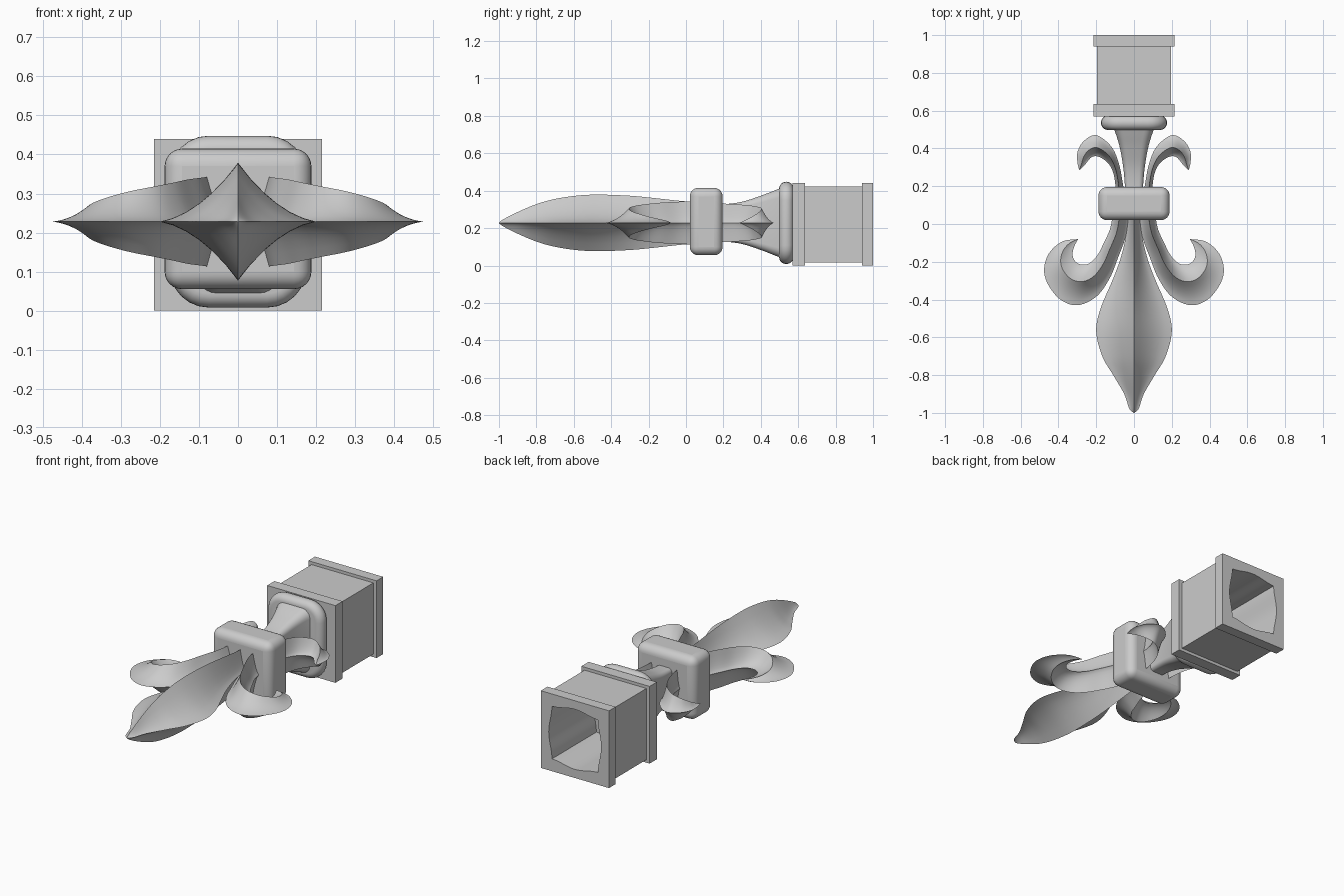
import bpy, bmesh
from math import sin, cos, pi
from mathutils import Vector

if "Cube" in bpy.data.objects:
    bpy.data.objects.remove(bpy.data.objects["Cube"])

ZC = 0.228  # centre height of the ornament


def loft(name, rings, angle=0.5):
    """Skin a list of equal-length vertex rings, cap both ends."""
    bm = bmesh.new()
    vs = [[bm.verts.new(p) for p in r] for r in rings]
    n = len(rings[0])
    for a, b in zip(vs, vs[1:]):
        for i in range(n):
            j = (i + 1) % n
            bm.faces.new((a[i], a[j], b[j], b[i]))
    bm.faces.new(vs[0])
    bm.faces.new(vs[-1])
    bmesh.ops.remove_doubles(bm, verts=bm.verts, dist=1e-5)
    bmesh.ops.recalc_face_normals(bm, faces=bm.faces)
    me = bpy.data.meshes.new(name)
    bm.to_mesh(me)
    bm.free()
    ob = bpy.data.objects.new(name, me)
    bpy.context.collection.objects.link(ob)
    smooth(ob, angle)
    return ob


def smooth(ob, angle=0.5):
    bpy.ops.object.select_all(action='DESELECT')
    ob.select_set(True)
    bpy.context.view_layer.objects.active = ob
    bpy.ops.object.shade_smooth_by_angle(angle=angle)


def spline(rows, steps=6):
    """Catmull-Rom interpolation through rows of numbers."""
    pts = [Vector(r) for r in rows]
    out = []
    for i in range(len(pts) - 1):
        p0, p1, p2 = pts[max(i - 1, 0)], pts[i], pts[i + 1]
        p3 = pts[min(i + 2, len(pts) - 1)]
        for s in range(steps):
            t = s / steps
            out.append(0.5 * (2 * p1 + (p2 - p0) * t + (2 * p0 - 5 * p1 + 4 * p2 - p3) * t * t
                              + (3 * p1 - p0 - 3 * p2 + p3) * t ** 3))
    return out + [pts[-1]]


def star(outer, inner, ridge, h, n=6):
    """Concave diamond section between two edge points with a ridge above and below."""
    def side(a, b, sign, rising):
        pts = []
        for k in range(n):
            t = k / n
            u = t if rising else 1 - t
            z = h * (u - 0.75 * u * (1 - u))
            p = a.lerp(b, t)
            pts.append((p.x, p.y, ZC + sign * z))
        return pts
    return (side(outer, ridge, 1, True) + side(ridge, inner, 1, False)
            + side(inner, ridge, -1, True) + side(ridge, outer, -1, False))


def round_rect(y, hx, hz, r, zc=ZC, n=6):
    pts = []
    for q, (sx, sz) in enumerate(((1, 1), (-1, 1), (-1, -1), (1, -1))):
        for k in range(n + 1):
            a = (q + k / n) * pi / 2
            pts.append((sx * (hx - r) + r * cos(a), y, zc + sz * (hz - r) + r * sin(a)))
    return pts


# Central spear: y, half width, half height
spear = spline([(-1, 0.002, 0.002), (-0.975, 0.026, 0.02), (-0.9, 0.052, 0.058), (-0.8, 0.11, 0.10),
                (-0.7, 0.168, 0.128), (-0.57, 0.2, 0.147), (-0.45, 0.178, 0.151), (-0.3, 0.115, 0.145),
                (-0.2, 0.077, 0.136), (-0.1, 0.05, 0.125), (0, 0.035, 0.115), (0.12, 0.03, 0.11)])
loft("central_spear", [star(Vector((w, y)), Vector((-w, y)), Vector((0, y)), h) for y, w, h in spear])

# Scrolls: outer edge x, y, inner edge x, y, ridge height
large = [(0.02, 0.08, 0.11, 0.08, 0.116), (0.042, -0.06, 0.125, -0.02, 0.113),
         (0.085, -0.18, 0.16, -0.1, 0.108), (0.13, -0.29, 0.19, -0.16, 0.1),
         (0.2, -0.385, 0.225, -0.2, 0.09), (0.3, -0.43, 0.258, -0.215, 0.078),
         (0.39, -0.4, 0.295, -0.21, 0.062), (0.455, -0.32, 0.318, -0.188, 0.046),
         (0.476, -0.24, 0.325, -0.16, 0.032), (0.45, -0.155, 0.32, -0.13, 0.02),
         (0.38, -0.093, 0.31, -0.105, 0.01), (0.295, -0.08, 0.295, -0.08, 0)]
small = [(0.045, 0.12, 0.095, 0.12, 0.105), (0.06, 0.22, 0.1, 0.22, 0.102),
         (0.08, 0.32, 0.115, 0.285, 0.097), (0.12, 0.41, 0.145, 0.33, 0.09),
         (0.2, 0.47, 0.19, 0.357, 0.078), (0.265, 0.44, 0.222, 0.355, 0.058),
         (0.298, 0.385, 0.243, 0.335, 0.035), (0.3, 0.33, 0.262, 0.31, 0.015),
         (0.29, 0.285, 0.29, 0.285, 0)]
for name, rows in (("large_scroll", large), ("small_scroll", small)):
    for label, s in (("right", 1), ("left", -1)):
        rings = []
        for ox, oy, ix, iy, h in spline(rows):
            o, i = Vector((s * ox, oy)), Vector((s * ix, iy))
            rings.append(star(o, i, i.lerp(o, 0.42), h))
        loft(f"{name}_{label}", rings)

# Collar: rounded block binding the stems
bpy.ops.mesh.primitive_cube_add(size=1, location=(0, 0.108, 0.235))
collar = bpy.context.object
collar.name = "collar"
collar.scale = (0.376, 0.175, 0.36)
bpy.ops.object.transform_apply(location=False, rotation=False, scale=True)
bev = collar.modifiers.new("bevel", 'BEVEL')
bev.width, bev.segments = 0.045, 6
smooth(collar, 0.7)

# Flared neck behind the collar
neck = spline([(0.1, 0.045, 0.1, 0.02), (0.2, 0.048, 0.1, 0.022), (0.3, 0.057, 0.113, 0.028),
               (0.4, 0.074, 0.145, 0.037), (0.47, 0.094, 0.172, 0.045), (0.53, 0.118, 0.195, 0.055)])
loft("flared_neck", [round_rect(*v) for v in neck], 0.7)

# Rounded lip where the neck meets the socket
lip = []
for k in range(13):
    a = pi * k / 12
    d = 0.036 * (1 - sin(a))
    lip.append(round_rect(0.536 - 0.038 * cos(a), 0.175 - d, 0.22 - d, 0.1 - d))
loft("neck_lip", lip, 0.7)


# Square socket with end flanges and a hollow with a bulge on each wall
def square(y, hx, hz, bulge=0.0, n=16):
    pts = []
    for q in range(4):
        for k in range(n):
            t = -1 + 2 * k / n
            u = 1 + (bulge * cos(t * pi) + bulge if abs(t) < 1 else 0)
            x, z = ((t, -u), (u, t), (-t, u), (-u, -t))[q]
            pts.append((x * hx, y, 0.22 + z * hz))
    return pts


loft("socket", [square(0.6, 0.145, 0.15, 0.07), square(1, 0.145, 0.15, 0.07),
                square(1, 0.215, 0.22), square(0.94, 0.215, 0.22),
                square(0.94, 0.195, 0.203), square(0.635, 0.195, 0.203),
                square(0.635, 0.215, 0.22), square(0.57, 0.215, 0.22)])
